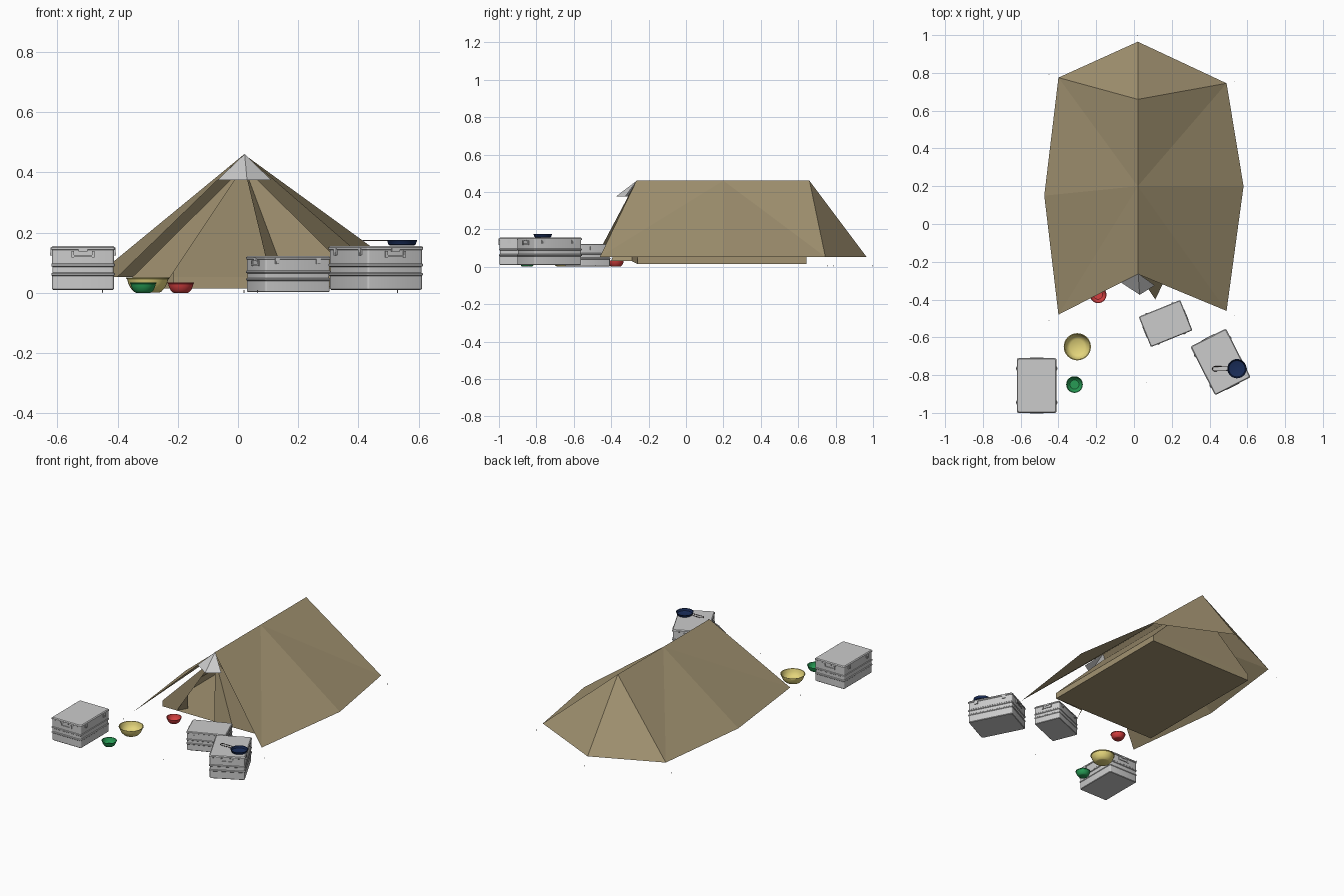
import bpy, bmesh, math
from mathutils import Matrix, Vector

if "Cube" in bpy.data.objects:
    bpy.data.objects.remove(bpy.data.objects["Cube"])


def material(name, rgb):
    m = bpy.data.materials.new(name)
    m.diffuse_color = (*rgb, 1)
    m.use_nodes = True
    m.node_tree.nodes["Principled BSDF"].inputs["Base Color"].default_value = m.diffuse_color
    return m


TAN = material("tan_canvas", (0.36, 0.29, 0.165))
YELLOW = material("yellow_enamel", (0.78, 0.67, 0.2))
RED = material("red_enamel", (0.66, 0.05, 0.05))
GREEN = material("green_enamel", (0.02, 0.33, 0.09))
NAVY = material("navy_enamel", (0.01, 0.026, 0.1))
BROWN = material("handle_metal", (0.12, 0.1, 0.09))


def mesh_obj(name, verts, faces, mat=None, smooth=False):
    me = bpy.data.meshes.new(name)
    me.from_pydata(verts, [], faces)
    ob = bpy.data.objects.new(name, me)
    bpy.context.collection.objects.link(ob)
    if mat:
        me.materials.append(mat)
    if smooth:
        bpy.ops.object.select_all(action='DESELECT')
        ob.select_set(True)
        bpy.context.view_layer.objects.active = ob
        bpy.ops.object.shade_smooth_by_angle(angle=math.radians(35))
    return ob


def loft(rings, cap_start=True, cap_end=True):
    n = len(rings[0])
    verts = [p for r in rings for p in r]
    faces = [(k * n + i, k * n + (i + 1) % n, (k + 1) * n + (i + 1) % n, (k + 1) * n + i)
             for k in range(len(rings) - 1) for i in range(n)]
    if cap_start:
        faces.append(tuple(reversed(range(n))))
    if cap_end:
        faces.append(tuple(range(len(verts) - n, len(verts))))
    return verts, faces


# Outer fly sheet: ridge of three points over a seven-point hem
fly = [(.02, -.265, .46), (.02, .2, .46), (.02, .66, .46),
       (-.40, -.48, .053), (-.475, .15, .053), (-.40, .775, .053), (.02, .965, .053),
       (.49, .745, .053), (.58, .2, .053), (.49, -.46, .053)]
mesh_obj("fly_sheet", fly,
         [(0, 1, 3), (1, 4, 3), (1, 5, 4), (1, 2, 5), (2, 6, 5),
          (2, 7, 6), (1, 7, 2), (1, 8, 7), (1, 9, 8), (0, 9, 1)], TAN)

# Inner tent: tub floor, sloping sides and back, open door at the front
L, R, F, B = -.35, .39, -.26, .645
inner = [(L, F, .015), (R, F, .015), (R, B, .015), (L, B, .015),
         (L, F, .053), (R, F, .053), (R, B, .053), (L, B, .053),
         (.02, F, .42), (.02, B - .03, .42)]
mesh_obj("inner_tent", inner,
         [(3, 2, 1, 0), (0, 4, 7, 3), (1, 2, 6, 5), (2, 3, 7, 6),
          (4, 8, 9, 7), (5, 6, 9, 8), (6, 7, 9)], TAN)

# Front wall strips and the two folded door flaps
door = [(-.04, F, .36), (.02, F, .42), (.08, F, .36),
        (L, F, .053), (L, F, .015), (-.25, F, .015), (-.215, -.2, .015), (-.215, -.2, .12),
        (R, F, .053), (R, F, .015), (.165, F - .03, .03), (.113, -.4, .03)]
mesh_obj("door_flaps", door,
         [(1, 3, 4, 5), (1, 5, 6, 7), (1, 10, 9, 8), (1, 11, 10)], TAN)

# Grey hood over the door
mesh_obj("vent_hood", [(.022, -.262, .461), (-.068, -.31, .375), (.03, -.375, .375), (.11, -.325, .375)],
         [(0, 1, 2), (0, 2, 3)])

# Tiny ground pegs around the fly
for i, (x, y) in enumerate([(-.45, .79), (.53, .755), (.02, .998), (-.45, -.51), (.53, -.485), (.065, -.84)]):
    rings = [[(x + r * math.cos(a * math.pi / 2), y + r * math.sin(a * math.pi / 2), z) for a in range(4)]
             for r, z in ((.001, 0), (.002, .01))]
    mesh_obj(f"peg_{i + 1}", *loft(rings))


def rounded_rect(w, d, z, r, seg=3):
    pts = []
    for q, (sx, sy) in enumerate(((1, 1), (-1, 1), (-1, -1), (1, -1))):
        for s in range(seg + 1):
            a = (q + s / seg) * math.pi / 2
            pts.append((sx * (w / 2 - r) + r * math.cos(a), sy * (d / 2 - r) + r * math.sin(a), z))
    return pts


def box_parts(parts):
    verts, faces = [], []
    for (x, y, z), (a, b, c) in parts:
        n = len(verts)
        verts += [(x + i * a / 2, y + j * b / 2, z + k * c / 2) for i in (-1, 1) for j in (-1, 1) for k in (-1, 1)]
        faces += [tuple(n + v for v in f) for f in
                  ((0, 1, 3, 2), (4, 6, 7, 5), (0, 4, 5, 1), (2, 3, 7, 6), (0, 2, 6, 4), (1, 5, 7, 3))]
    return verts, faces


# Metal case: ribbed body with lid lip, latches on the long sides, handles on the short ones
def metal_case(name, loc, angle, scale=1.0):
    W, D = .207, .285
    profile = [(0, .004), (.003, .001), (.046, .001), (.049, -.002), (.054, -.002), (.057, .002),
               (.076, .002), (.079, -.002), (.085, -.002), (.088, .001), (.132, .001),
               (.134, -.002), (.141, -.002), (.143, 0), (.146, .003)]
    body = mesh_obj(name, *loft([rounded_rect(W - 2 * o, D - 2 * o, z, .008) for z, o in profile]), smooth=True)
    parts = []
    for s in (-1, 1):
        for t in (-1, 1):
            parts += [((s * W / 2, t * .09, .128), (.008, .02, .026)),
                      ((s * (W / 2 + .003), t * .09, .119), (.006, .012, .01))]
        for x in (-.034, .034):
            parts.append(((x, s * D / 2, .118), (.008, .008, .022)))
        parts += [((0, s * (D / 2 + .002), .112), (.07, .005, .006)),
                  ((0, s * (D / 2), .134), (.03, .008, .014))]
    fit = mesh_obj(name + "_fittings", *box_parts(parts))
    m = Matrix.Translation(loc) @ Matrix.Rotation(math.radians(angle), 4, 'Z') @ Matrix.Scale(scale, 4)
    body.matrix_world = m
    fit.matrix_world = m


metal_case("left_case", (-.515, -.855, .01), 0)
metal_case("right_case", (.458, -.73, .01), 27)
metal_case("small_case", (.167, -.527, .002), 112, .82)


def lathe(name, profile, loc, mat, n=32):
    rings = [[(loc[0] + r * math.cos(2 * math.pi * i / n), loc[1] + r * math.sin(2 * math.pi * i / n), loc[2] + z)
              for i in range(n)] for r, z in profile]
    return mesh_obj(name, *loft(rings), mat, smooth=True)


# Bowls: outer wall, rolled rim, hollow inside
BOWL = [(.55, 0), (.62, .03), (.78, .2), (.9, .45), (.95, .66), (1, .68), (1, .74),
        (.94, .73), (.88, .47), (.74, .22), (.55, .08)]
for name, r, h, loc, mat in (("yellow_bowl", .072, .068, (-.30, -.65, .001), YELLOW),
                             ("red_bowl", .044, .045, (-.19, -.375, 0), RED),
                             ("green_bowl", .044, .045, (-.315, -.85, 0), GREEN)):
    lathe(name, [(a * r, b * h) for a, b in BOWL], loc, mat)

# Pan with a looped wire handle, standing on the right case
lathe("pan", [(.04, 0), (.045, .003), (.05, .017), (.051, .018), (.047, .017), (.043, .005), (.038, .003)],
      (.545, -.766, .157), NAVY)
cu = bpy.data.curves.new("pan_handle", 'CURVE')
cu.dimensions = '3D'
cu.bevel_depth = .002
cu.bevel_resolution = 1
sp = cu.splines.new('POLY')
path = [(.498, -.756), (.425, -.754), (.417, -.758), (.415, -.766), (.417, -.774), (.425, -.778), (.498, -.776)]
sp.points.add(len(path) - 1)
for p, (x, y) in zip(sp.points, path):
    p.co = (x, y, .173, 1)
cu.materials.append(BROWN)
bpy.context.collection.objects.link(bpy.data.objects.new("pan_handle", cu))
